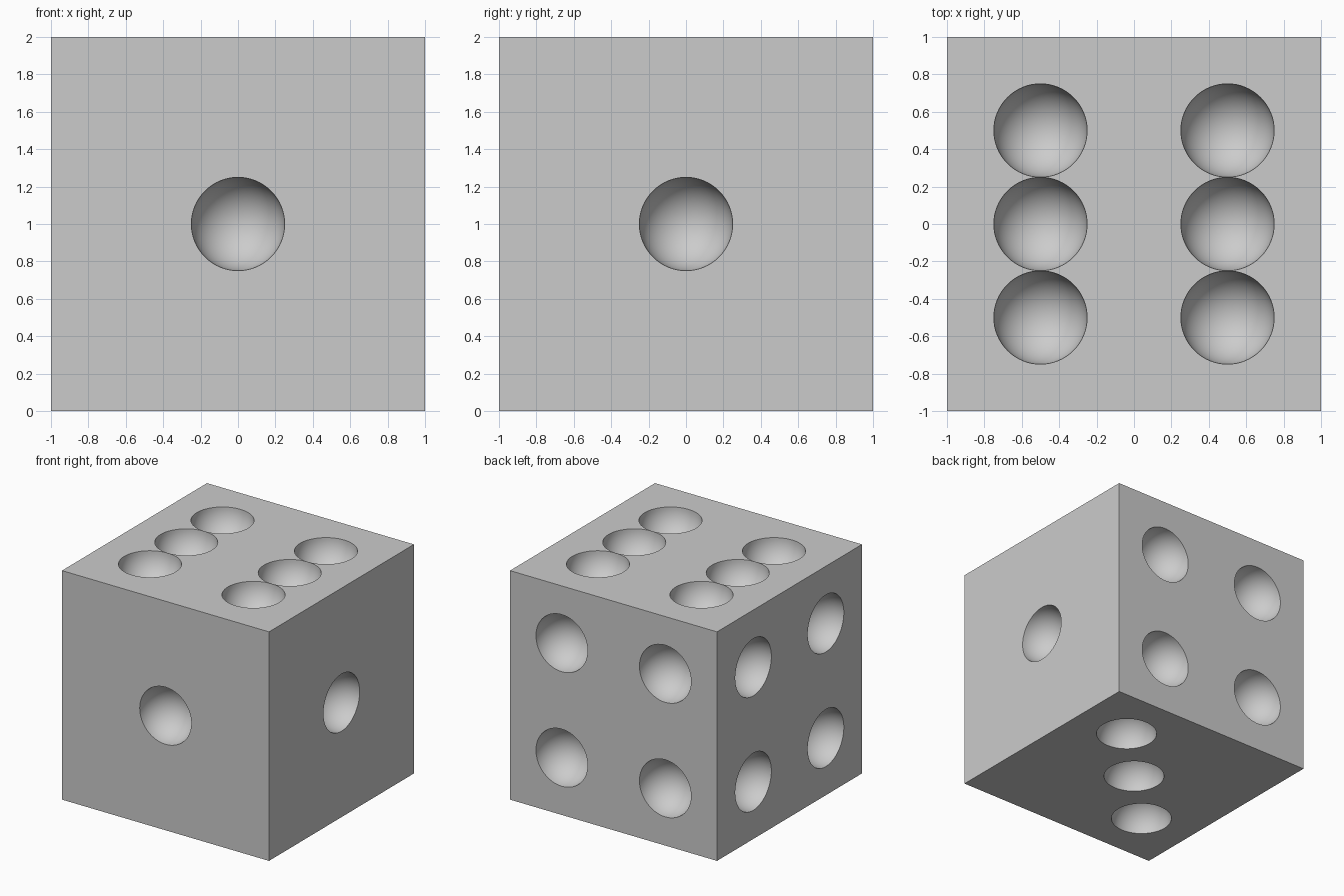
import bpy
import bmesh
from mathutils import Matrix, Vector

default = bpy.data.objects.get("Cube")
if default:
    bpy.data.objects.remove(default, do_unlink=True)

HALF = 1.0
PIP_RADIUS = 0.2495
STEP = 0.5

grey = bpy.data.materials.new("light_grey")
grey.use_nodes = True
colour = (0.6, 0.6, 0.6, 1)
grey.diffuse_color = colour
grey.node_tree.nodes["Principled BSDF"].inputs["Base Color"].default_value = colour


def make_object(name, bm):
    mesh = bpy.data.meshes.new(name)
    bm.to_mesh(mesh)
    bm.free()
    mesh.materials.append(grey)
    obj = bpy.data.objects.new(name, mesh)
    bpy.context.collection.objects.link(obj)
    return obj


# Pip layouts as grid steps across each face
one = [(0, 0)]
three = [(-1, -1), (0, 0), (1, 1)]
four = [(u, v) for u in (-1, 1) for v in (-1, 1)]
six = [(u, v) for u in (-1, 1) for v in (-1, 0, 1)]

# Each face: normal, its two in-plane axes, layout
X, Y, Z = Vector((1, 0, 0)), Vector((0, 1, 0)), Vector((0, 0, 1))
faces = [
    (-Y, X, Z, one),
    (X, Y, Z, one),
    (Y, X, Z, four),
    (-X, Y, Z, four),
    (Z, X, Y, six),
    (-Z, X, Y, three),
]

# Solid cube body
bm = bmesh.new()
bmesh.ops.create_cube(bm, size=2 * HALF, matrix=Matrix.Translation(Z * HALF))
die = make_object("die_body", bm)

# Spheres that scoop out the pips, poles aimed along each face normal
bm = bmesh.new()
for normal, u_axis, v_axis, layout in faces:
    turn = Z.rotation_difference(normal).to_matrix().to_4x4()
    for u, v in layout:
        centre = Z * HALF + normal * HALF + (u_axis * u + v_axis * v) * STEP
        bmesh.ops.create_uvsphere(bm, u_segments=64, v_segments=32, radius=PIP_RADIUS,
                                  matrix=Matrix.Translation(centre) @ turn)
cutter = make_object("pip_cutter", bm)
cutter.hide_render = True

# Cut the pips and keep the rims sharp
bpy.ops.object.select_all(action='DESELECT')
die.select_set(True)
bpy.context.view_layer.objects.active = die
cut = die.modifiers.new("pips", 'BOOLEAN')
cut.operation = 'DIFFERENCE'
cut.solver = 'EXACT'
cut.object = cutter
bpy.ops.object.modifier_apply(modifier=cut.name)
bpy.data.objects.remove(cutter, do_unlink=True)
bpy.ops.object.shade_smooth_by_angle()
